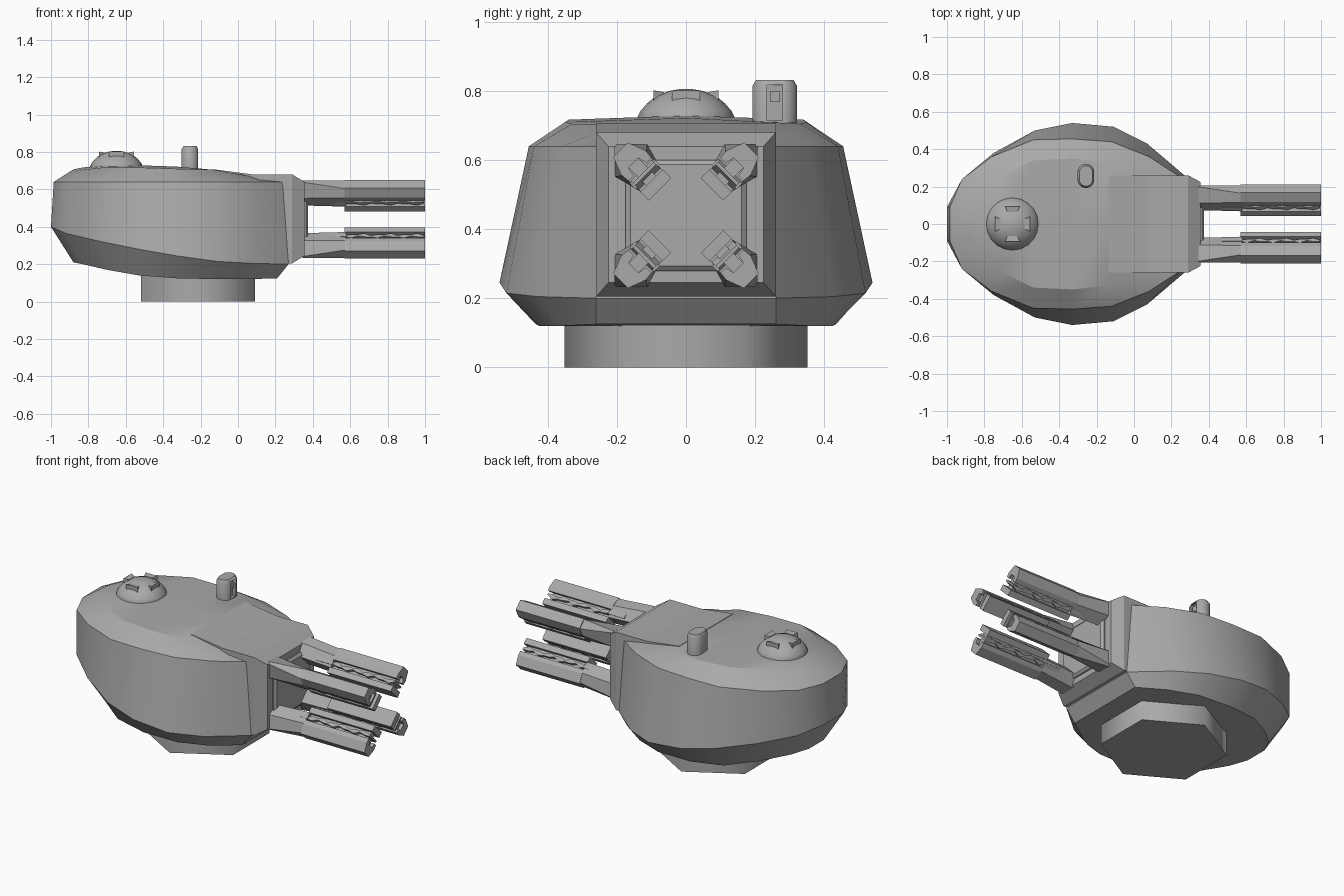
import bpy, bmesh, math

if "Cube" in bpy.data.objects:
    bpy.data.objects.remove(bpy.data.objects["Cube"])

grey = bpy.data.materials.new("plain_grey")
grey.diffuse_color = (0.4, 0.4, 0.4, 1)
grey.use_nodes = True
grey.node_tree.nodes["Principled BSDF"].inputs["Base Color"].default_value = grey.diffuse_color


def make(name, verts, faces, angle=25):
    me = bpy.data.meshes.new(name)
    me.from_pydata(verts, [], faces)
    bm = bmesh.new()
    bm.from_mesh(me)
    bmesh.ops.remove_doubles(bm, verts=bm.verts, dist=0.0002)
    bmesh.ops.recalc_face_normals(bm, faces=bm.faces)
    bm.to_mesh(me)
    bm.free()
    me.polygons.foreach_set("use_smooth", [True] * len(me.polygons))
    me.set_sharp_from_angle(angle=math.radians(angle))
    me.materials.append(grey)
    ob = bpy.data.objects.new(name, me)
    bpy.context.collection.objects.link(ob)
    return ob


def loft(name, rings, angle=25, caps=None):
    """Skin equal rings; caps lists the end faces as ring indices (default one n-gon)."""
    n = len(rings[0])
    if caps is None:
        caps = [tuple(range(n))]
    verts = [p for ring in rings for p in ring]
    faces = []
    for k in range(len(rings) - 1):
        for i in range(n):
            j = (i + 1) % n
            faces.append((k * n + i, k * n + j, (k + 1) * n + j, (k + 1) * n + i))
    last = len(verts) - n
    for cap in caps:
        faces += [cap, tuple(i + last for i in cap)]
    return make(name, verts, faces, angle)


def box(name, x0, x1, y0, y1, z0, z1):
    return loft(name, [[(x, y0, z0), (x, y1, z0), (x, y1, z1), (x, y0, z1)] for x in (x0, x1)])


# Turret shell: stations from front to rear, each bottom, crease, shoulder, roof edge
stations = [
    ((.21, .26, .125), (.27, .26, .20), (.25, .25, .64), (.13, .22, .655)),
    ((.06, .36, .12), (.07, .43, .205), (.08, .36, .64), (.04, .27, .675)),
    ((-.11, .425, .12), (-.11, .52, .215), (-.12, .44, .64), (-.13, .33, .705)),
    ((-.33, .435, .125), (-.33, .54, .245), (-.33, .455, .64), (-.33, .35, .71)),
    ((-.53, .40, .14), (-.53, .50, .28), (-.54, .45, .64), (-.54, .34, .717)),
    ((-.70, .29, .17), (-.75, .38, .325), (-.76, .36, .64), (-.72, .25, .717)),
    ((-.83, .17, .20), (-.92, .24, .365), (-.92, .24, .64), (-.83, .14, .705)),
    ((-.88, .07, .21), (-1.0, .09, .40), (-.985, .09, .64), (-.88, .05, .695)),
]
rings = []
for k, s in enumerate(stations):
    b, r = s[0], s[3]
    rings.append([(b[0], 0, b[2])] + list(s) + [(r[0], 0, r[2] + (.012 if k > 2 else 0))]
                 + [(x, -y, z) for x, y, z in reversed(s)])
loft("turret_shell", rings, 30, [(0, 1, 2, 8, 9), (2, 3, 7, 8), (3, 4, 5, 6, 7)])

# Hexagonal turret ring
hexa = [(-.215 + .352 * math.sin(math.radians(a)), .352 * math.cos(math.radians(a)))
        for a in range(0, 360, 60)]
loft("turret_ring", [[(x, y, z) for x, y in hexa] for z in (0, .14)], 70)


# Gun housing with tapered front frame and raised octagonal plate
def rect(x, w, z0, z1):
    return [(x, -w, z0), (x, w, z0), (x, w, z1), (x, -w, z1)]


loft("gun_housing", [rect(-.135, .26, .205, .708), rect(.08, .26, .205, .68),
                     rect(.29, .26, .205, .68), rect(.355, .225, .245, .64)], 6)


def octagon(x, w, c):
    pts = [(w, w - c), (w - c, w), (c - w, w), (-w, w - c),
           (-w, c - w), (c - w, -w), (w - c, -w), (w, c - w)]
    return [(x, a, .44 + b * .92) for a, b in pts]


loft("front_plate", [octagon(.34, .175, .06), octagon(.363, .175, .06), octagon(.375, .16, .06)])


# Four guns, set on the diagonals around the plate centre
def gun(tag, sy, sz):
    def ring(x, pts):
        q = math.sqrt(.5)
        return [(x, sy * (r - t) * q, .44 + sz * (r + t) * q) for r, t in pts]

    def bar(name, x0, x1, r0, r1, w):
        pts = [(r0, -w), (r0, w), (r1, w), (r1, -w)]
        return loft(name + tag, [ring(x, pts) for x in (x0, x1)])

    def hexsec(r0, r1, r2, w0, w1, w2):
        return [(r0, -w0), (r0, w0), (r1, w1), (r2, w2), (r2, -w2), (r1, -w1)]

    # base starts as a corner wedge on the frame and narrows to the rail
    loft("gun_base" + tag, [ring(.345, hexsec(.15, .225, .287, .045, .066, .006)),
                            ring(.575, hexsec(.14, .21, .262, .044, .048, .03))])
    # outer rail with a channel on its inner side
    rail = [(.215, -.02), (.188, -.026), (.188, -.047), (.215, -.05), (.268, -.03),
            (.268, .03), (.215, .05), (.188, .047), (.188, .026), (.215, .02)]
    loft("outer_rail" + tag, [ring(.57, rail), ring(1.0, rail)])
    bar("inner_rail" + tag, .57, 1.0, .107, .142, .046)
    bar("gun_core" + tag, .55, .98, .14, .217, .02)
    bar("breech_block" + tag, .47, .58, .157, .18, .05)
    # rippled strip between the rails
    ripple = []
    for i in range(13):
        x = .57 + i * .425 / 12
        h = .013 if i % 2 else .005
        m = .166 + (.004 if i % 4 < 2 else -.004)
        ripple.append(ring(x, [(m - h, -.043), (m - h, .043), (m + h, .043), (m + h, -.043)]))
    loft("rippled_strip" + tag, ripple)


for side, sy in (("left", 1), ("right", -1)):
    for level, sz in (("upper", 1), ("lower", -1)):
        gun("_%s_%s" % (level, side), sy, sz)

# Domed hatch with four vision blocks
dome = [(.14, .70), (.14, .725), (.132, .742), (.113, .764), (.088, .785), (.05, .8), (.015, .806)]
loft("hatch_dome", [[(-.65 + r * math.cos(i * math.tau / 20), r * math.sin(i * math.tau / 20), z)
                     for i in range(20)] for r, z in dome], 35)
for k in range(4):
    c, s = math.cos(k * math.pi / 2), math.sin(k * math.pi / 2)
    pts = [(.064, -.026, .797), (.064, .026, .797), (.094, .04, .802), (.094, -.04, .802)]
    top = [(-.65 + c * x - s * y, s * x + c * y, z) for x, y, z in pts]
    loft("vision_block_%d" % k, [[(x, y, .75) for x, y, _ in top], top])


# Periscope post with a slot cut in its front
def stadium(f, z):
    out = []
    for i in range(16):
        a = (i + .5) * math.tau / 16
        out.append((-.257 + .045 * f * math.cos(a),
                    .257 + .045 * f * math.sin(a) + math.copysign(.02, math.sin(a)), z))
    return out


post = loft("periscope_post", [stadium(1, .69), stadium(1, .815), stadium(.78, .832)], 35)
cutter = box("slot_cutter", -.232, -.15, .235, .28, .715, .818)
cutter.hide_render = True
cutter.hide_viewport = True
cut = post.modifiers.new("slot", 'BOOLEAN')
cut.operation = 'DIFFERENCE'
cut.object = cutter
cut.solver = 'EXACT'
box("periscope_lens", -.24, -.218, .243, .272, .768, .80)
